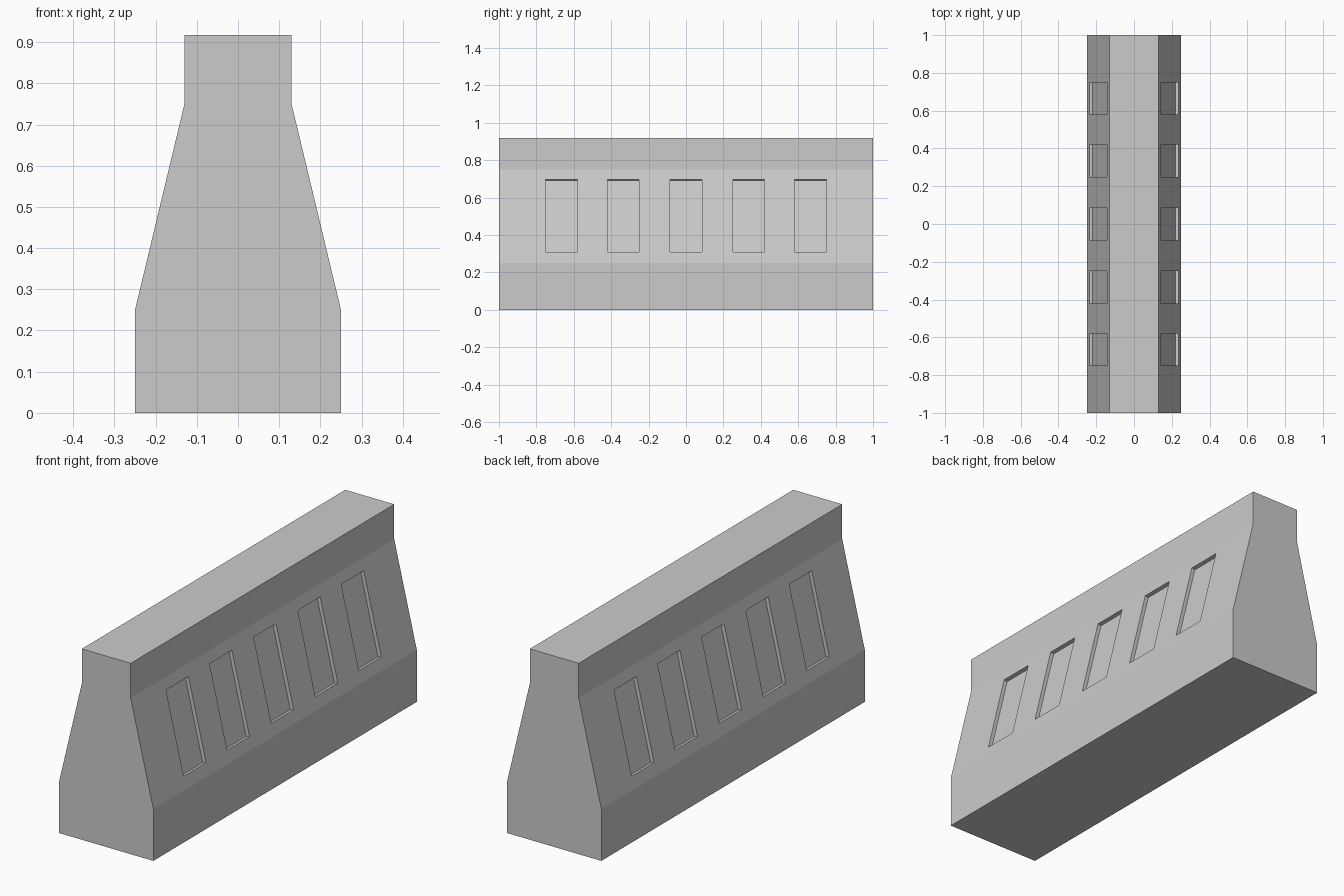
import bpy, bmesh, math
from mathutils import Matrix

if "Cube" in bpy.data.objects:
    bpy.data.objects.remove(bpy.data.objects["Cube"])

# Barrier body: symmetric profile extruded along y
half = [(0.25, 0), (0.25, 0.25), (0.13, 0.75), (0.13, 0.917)]
profile = half + [(-x, z) for x, z in reversed(half)]
bm = bmesh.new()
face = bm.faces.new([bm.verts.new((x, -1, z)) for x, z in profile])
ext = bmesh.ops.extrude_face_region(bm, geom=[face])
moved = [v for v in ext["geom"] if isinstance(v, bmesh.types.BMVert)]
bmesh.ops.translate(bm, verts=moved, vec=(0, 2, 0))
bmesh.ops.recalc_face_normals(bm, faces=bm.faces)
mesh = bpy.data.meshes.new("barrier_body")
bm.to_mesh(mesh)
bm.free()
body = bpy.data.objects.new("barrier_body", mesh)
bpy.context.collection.objects.link(body)

# Recess cutters: five tilted boxes on each sloping side
DEPTH = 0.018
tilt = math.atan2(0.12, 0.5)
bm = bmesh.new()
for side in (-1, 1):
    for y in (-0.665, -0.335, 0, 0.335, 0.665):
        place = (Matrix.Translation((side * 0.1895, y, 0.502))
                 @ Matrix.Rotation(-side * tilt, 4, 'Y')
                 @ Matrix.Diagonal((2 * DEPTH, 0.17, 0.4, 1)))
        bmesh.ops.create_cube(bm, size=1, matrix=place)
mesh = bpy.data.meshes.new("recess_cutter")
bm.to_mesh(mesh)
bm.free()
cutter = bpy.data.objects.new("recess_cutter", mesh)
bpy.context.collection.objects.link(cutter)
cutter.hide_render = True
cutter.hide_viewport = True

# Cut the side recesses
cut = body.modifiers.new("side_recesses", 'BOOLEAN')
cut.operation = 'DIFFERENCE'
cut.solver = 'EXACT'
cut.object = cutter
